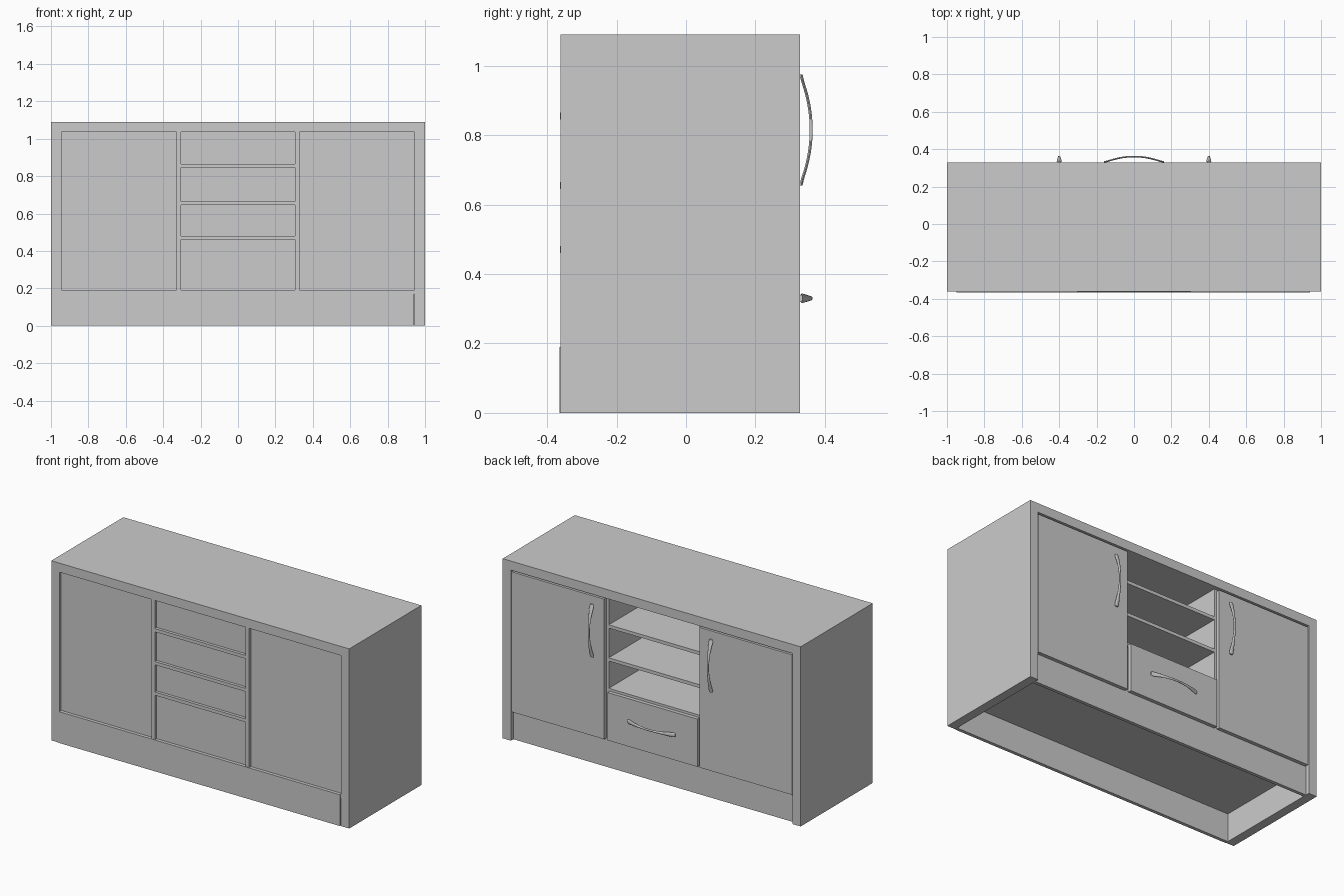
import bpy, bmesh, math
from mathutils import Vector

if "Cube" in bpy.data.objects:
    bpy.data.objects.remove(bpy.data.objects["Cube"])


def box(name, x0, x1, y0, y1, z0, z1):
    bm = bmesh.new()
    bmesh.ops.create_cube(bm, size=1)
    for v in bm.verts:
        v.co = Vector(((x0 + x1) / 2 + v.co.x * (x1 - x0),
                       (y0 + y1) / 2 + v.co.y * (y1 - y0),
                       (z0 + z1) / 2 + v.co.z * (z1 - z0)))
    return finish(name, bm)


def finish(name, bm):
    bmesh.ops.recalc_face_normals(bm, faces=bm.faces)
    me = bpy.data.meshes.new(name)
    bm.to_mesh(me)
    bm.free()
    ob = bpy.data.objects.new(name, me)
    bpy.context.collection.objects.link(ob)
    return ob


def handle(name, x, z, horizontal=False):
    """Bowed strap handle, flat wide feet and a slim middle."""
    bm = bmesh.new()
    rings, sides, steps = [], 10, 24
    for i in range(steps + 1):
        t = -1 + 2 * i / steps
        a = abs(t)
        foot = max(0, (a - 0.88) / 0.12)
        y = 0.3605 - 0.025 * min(a / 0.88, 1) ** 2 - 0.004 * foot
        half_w = (0.006 + 0.010 * a ** 2) * (1 - 0.35 * foot ** 3)
        ring = []
        for k in range(sides):
            ang = 2 * math.pi * k / sides
            across, out = half_w * math.cos(ang), y + 0.0045 * math.sin(ang)
            along = 0.16 * t
            ring.append(bm.verts.new((x + along, out, z + across) if horizontal
                                     else (x + across, out, z + along)))
        rings.append(ring)
    for r, s in zip(rings, rings[1:]):
        for k in range(sides):
            n = (k + 1) % sides
            bm.faces.new((r[k], r[n], s[n], s[k]))
    bm.faces.new(rings[0])
    bm.faces.new(rings[-1])
    ob = finish(name, bm)
    bpy.context.view_layer.objects.active = ob
    ob.select_set(True)
    bpy.ops.object.shade_smooth_by_angle(angle=math.radians(50))
    ob.select_set(False)


# Carcass: worktop, floor, plinths and back panel
box("worktop", -1, 1, -0.362, 0.329, 1.035, 1.09)
box("floor_panel", -0.945, 0.945, -0.362, 0.305, 0.17, 0.19)
box("back_plinth", -0.95, 0.94, -0.365, -0.345, 0, 0.19)
box("door_side_plinth", -0.945, 0.945, 0.285, 0.305, 0, 0.17)
box("back_panel", -0.945, 0.945, -0.345, -0.335, 0.19, 1.035)

# Mirrored side panels, dividers, doors and door handles
for side, s in (("left", -1), ("right", 1)):
    def span(a, b):
        return min(s * a, s * b), max(s * a, s * b)
    box(side + "_side_panel", *span(0.945, 1), -0.362, 0.329, 0, 1.035)
    box(side + "_divider", *span(0.305, 0.328), -0.362, 0.305, 0.19, 1.035)
    box(side + "_door", *span(0.32, 0.941), 0.305, 0.327, 0.175, 1.025)
    handle(side + "_door_handle", s * 0.40, 0.815)

# Open shelves between the dividers
for i, z in enumerate((0.46, 0.645, 0.845)):
    box(f"shelf_{i + 1}", -0.305, 0.305, -0.363, 0.305, z, z + 0.02)

# Drawer
box("drawer_front", -0.305, 0.297, 0.305, 0.327, 0.175, 0.465)
handle("drawer_handle", 0, 0.33, horizontal=True)
